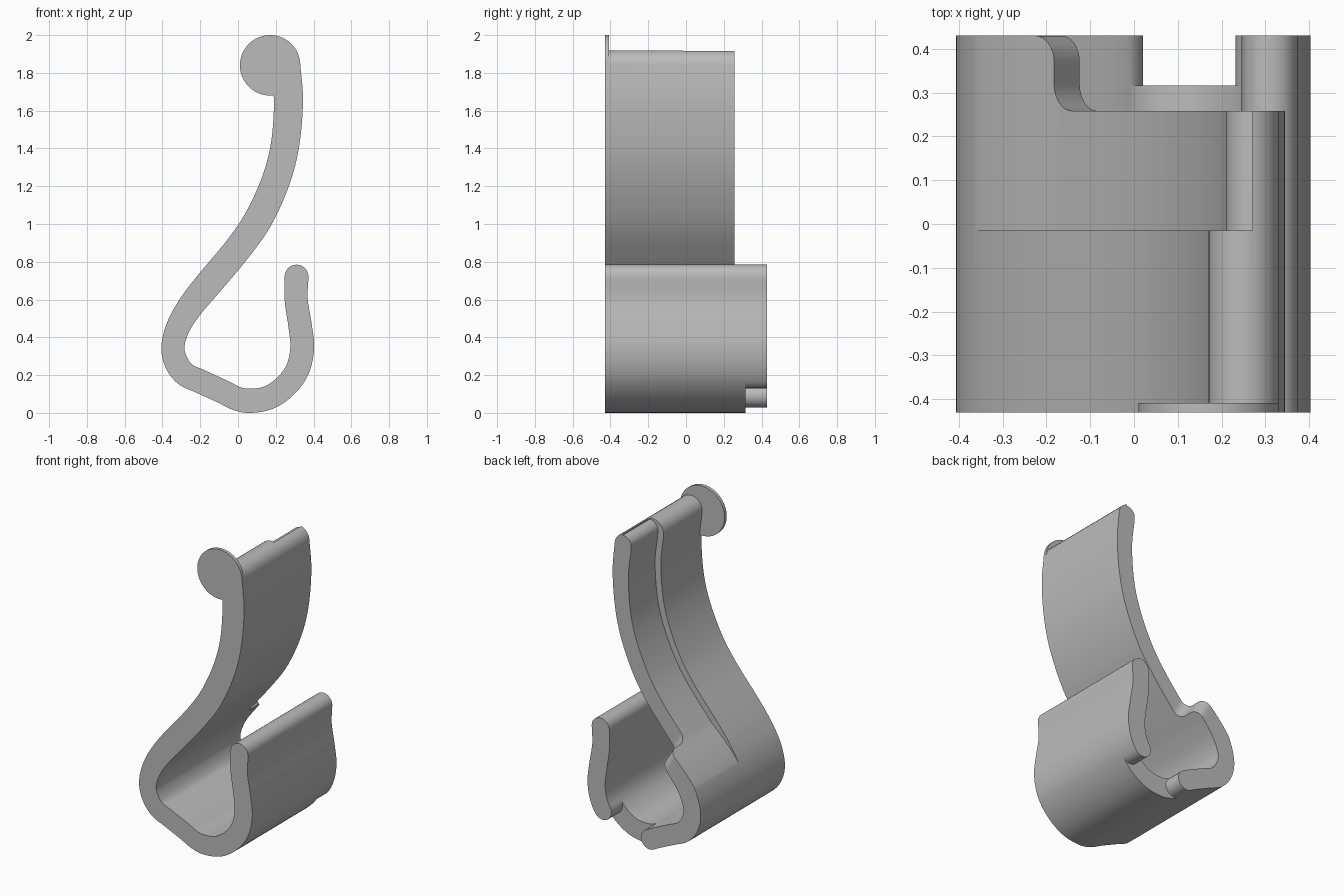
import bpy
import bmesh
from math import sin, cos, pi
from mathutils import Vector

X, Y, Z = Vector((1, 0, 0)), Vector((0, 1, 0)), Vector((0, 0, 1))
FRONT, BACK, BEYOND = -0.43, 0.43, 0.6
STEPS = 8

old = bpy.data.objects.get("Cube")
if old:
    bpy.data.objects.remove(old, do_unlink=True)

grey = bpy.data.materials.new("plain grey")
grey.use_nodes = True
grey.diffuse_color = (0.5, 0.5, 0.5, 1)
grey.node_tree.nodes["Principled BSDF"].inputs["Base Color"].default_value = grey.diffuse_color


def prism(name, points, low, high, u=X, v=Z, w=Y, origin=Vector()):
    """Extrude a flat outline in the u-v plane along w."""
    bm = bmesh.new()
    rings = [[bm.verts.new(origin + u * p[0] + v * p[1] + w * d) for p in points]
             for d in (low, high)]
    for ring in rings:
        bm.faces.new(ring)
    for i in range(len(points)):
        bm.faces.new((rings[0][i - 1], rings[0][i], rings[1][i], rings[1][i - 1]))
    bmesh.ops.recalc_face_normals(bm, faces=bm.faces)
    mesh = bpy.data.meshes.new(name)
    bm.to_mesh(mesh)
    bm.free()
    mesh.materials.append(grey)
    obj = bpy.data.objects.new(name, mesh)
    bpy.context.collection.objects.link(obj)
    return obj


def combine(body, other, operation):
    """Apply a boolean and discard the helper."""
    bpy.context.view_layer.objects.active = body
    mod = body.modifiers.new(operation, "BOOLEAN")
    mod.operation = operation
    mod.solver = "EXACT"
    mod.object = other
    other.hide_render = True
    bpy.context.view_layer.update()
    bpy.ops.object.modifier_apply(modifier=mod.name)
    bpy.data.objects.remove(other, do_unlink=True)


def smooth_path(keys):
    """Catmull-Rom samples through (x, z, half width) keys."""
    k = [Vector(p) for p in keys]
    k = [2 * k[0] - k[1]] + k + [2 * k[-1] - k[-2]]
    out = []
    for a, b, c, d in zip(k, k[1:], k[2:], k[3:]):
        for i in range(STEPS):
            t = i / STEPS
            out.append(b + 0.5 * t * (c - a + t * (2 * a - 5 * b + 4 * c - d
                                                   + t * (3 * (b - c) + d - a))))
    return out + [k[-2]]


# Centre line of the bent strip: arm tip, belly, bottom, short leg
path = smooth_path([
    (.25, 1.84, .08), (.267, 1.65, .077), (.249, 1.42, .075), (.2, 1.23, .075),
    (.11, 1.03, .075), (0, .87, .073), (-.15, .69, .073), (-.24, .58, .069),
    (-.31, .47, .064), (-.344, .36, .061), (-.33, .275, .063), (-.28, .205, .063),
    (-.2, .167, .063), (-.08, .112, .063), (-.01, .077, .063), (.06, .064, .064),
    (.16, .08, .063), (.25, .14, .063), (.315, .23, .063), (.34, .345, .063),
    (.328, .466, .062), (.308, .6, .061), (.31, .722, .063)])


def frame(i):
    """Centre, tangent, outward normal and half width at a sample."""
    tan = (path[min(i + 1, len(path) - 1)] - path[max(i - 1, 0)]).xy.normalized()
    return path[i].xy, tan, Vector((tan.y, -tan.x)), path[i].z


def side(i, sign, extra=0.0):
    c, t, n, r = frame(i)
    return c + n * sign * (r + extra)


def cap(i, direction, n=12):
    """Half circle bulging along the path, from outer to inner side."""
    c, t, nrm, r = frame(i)
    return [c + r * (cos(a) * nrm + direction * sin(a) * t)
            for a in (pi * j / n for j in range(n + 1))]


# Main strip with round ends
last = len(path) - 1
outline = ([side(i, 1) for i in range(1, last)] + cap(last, 1)
           + [side(i, -1) for i in range(last - 1, 0, -1)] + cap(0, -1)[::-1])
body = prism("clip_body", outline, FRONT, BACK)

# Shallow step on the outer side of the arm, fading out at the belly
end = 8 * STEPS
inner = []
for i in range(end + 1):
    fade = min(1, (end - i) / (2 * STEPS))
    inner.append(side(i, 1, 0.002 - 0.043 * fade))
tip = [Vector((.27 - .06 * sin(a), 1.85 + .06 * cos(a)))
       for a in (pi / 2 * j / 8 for j in range(8))]
outer = [side(i, 1, 0.12) for i in range(end, -1, -1)]
step = prism("step_cutter", tip + inner + outer
             + [Vector((.05, 2.1)), Vector((.27, 2.1))], -0.015, BEYOND)
combine(body, step, "DIFFERENCE")

# Arm is narrower than the hook: S-shaped shoulder across the strip
along = Vector((.85, 0, .527)).normalized()
across = Vector((-along.z, 0, along.x))
R, ARM_BACK = 0.06, 0.258
quarter = [pi / 2 * j / 8 for j in range(9)]
shoulder = [(-R + R * sin(a), BACK - R + R * cos(a)) for a in quarter]
shoulder += [(R - R * cos(a), ARM_BACK + R - R * sin(a)) for a in quarter]
shoulder += [(1.6, ARM_BACK), (1.6, BEYOND), (-R, BEYOND)]
cutter = prism("arm_cutter", shoulder, -0.12, 1.3, along, Y, across,
               Vector((-.165, 0, .675)))
combine(body, cutter, "DIFFERENCE")

# Notch in the bottom at the back, leaving rounded ends
a, b = 13 * STEPS + 4, 17 * STEPS + 5
notch = ([side(i, 1, 0.03) for i in range(a, b + 1)] + cap(b, -1)
         + [side(i, -1, 0.03) for i in range(b, a - 1, -1)] + cap(a, 1)[::-1])
combine(body, prism("notch_cutter", notch, 0.316, BEYOND), "DIFFERENCE")

# Thin round tab at the front of the arm tip
disc = [(.17 + .16 * cos(t), 1.84 + .16 * sin(t))
        for t in (2 * pi * j / 64 for j in range(64))]
combine(body, prism("round_tab", disc, FRONT, FRONT + 0.022), "UNION")

bpy.ops.object.select_all(action="DESELECT")
body.select_set(True)
bpy.context.view_layer.objects.active = body
bpy.ops.object.shade_smooth_by_angle(angle=0.6)
